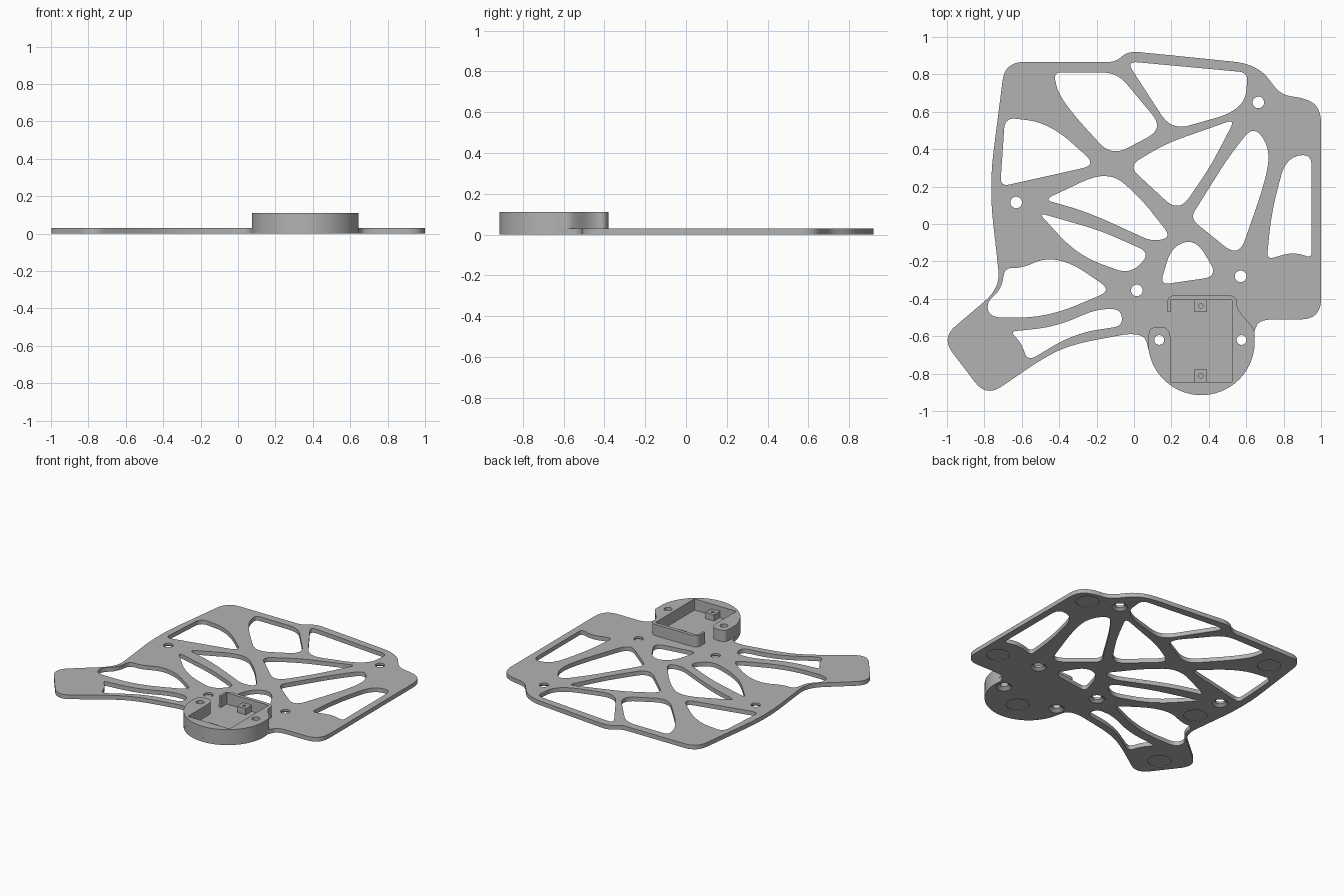
import bpy
import bmesh
from math import radians, cos, sin
from mathutils import Vector, Matrix

default_cube = bpy.data.objects.get("Cube")
if default_cube:
    bpy.data.objects.remove(default_cube, do_unlink=True)

PLATE_TOP = .03
RIM_TOP = .11
HUB = Vector((.36, -.63))
HUB_RADIUS = .285

grey = bpy.data.materials.new("light_grey_plastic")
grey.use_nodes = True
grey.diffuse_color = (.45, .45, .45, 1)
grey.node_tree.nodes["Principled BSDF"].inputs["Base Color"].default_value = grey.diffuse_color


def arc(centre, radius, start, end, steps=64):
    """Points along an arc, given as sharp corners."""
    angles = [radians(start + (end - start) * i / steps) for i in range(steps + 1)]
    return [(centre[0] + radius * cos(a), centre[1] + radius * sin(a), 0) for a in angles]


def circle(centre, radius):
    return arc(centre, radius, 0, 360, 40)[:-1]


def rounded(corners, steps=10):
    """Round each (x, y, cut) corner, starting the curve 'cut' away from it."""
    path = []
    for i, (x, y, cut) in enumerate(corners):
        here = Vector((x, y))
        if cut == 0:
            path.append(here)
            continue
        before = Vector(corners[i - 1][:2]) - here
        after = Vector(corners[(i + 1) % len(corners)][:2]) - here
        a = here + before.normalized() * min(cut, before.length * .49)
        b = here + after.normalized() * min(cut, after.length * .49)
        for k in range(steps + 1):
            t = k / steps
            path.append(a * (1 - t) ** 2 + here * 2 * t * (1 - t) + b * t * t)
    return path


def evaluated_mesh(obj):
    graph = bpy.context.evaluated_depsgraph_get()
    return bpy.data.meshes.new_from_object(obj.evaluated_get(graph))


def add_object(name, data):
    obj = bpy.data.objects.new(name, data)
    bpy.context.collection.objects.link(obj)
    return obj


def finish(obj):
    """Apply the material and smooth the curved walls only."""
    obj.data.materials.clear()
    obj.data.materials.append(grey)
    bpy.ops.object.select_all(action='DESELECT')
    obj.select_set(True)
    bpy.context.view_layer.objects.active = obj
    bpy.ops.object.shade_smooth_by_angle(angle=radians(30))


def slab(name, loops, bottom, top):
    """Extrude an outline with openings between two heights."""
    curve = bpy.data.curves.new(name + "_profile", 'CURVE')
    curve.dimensions = '2D'
    curve.fill_mode = 'BOTH'
    curve.extrude = (top - bottom) / 2
    for loop in loops:
        path = rounded(loop)
        spline = curve.splines.new('POLY')
        spline.points.add(len(path) - 1)
        for point, co in zip(spline.points, path):
            point.co = (co.x, co.y, 0, 1)
        spline.use_cyclic_u = True
    profile = add_object(name + "_profile", curve)
    bpy.context.view_layer.update()
    mesh = evaluated_mesh(profile)
    bpy.data.objects.remove(profile, do_unlink=True)
    bm = bmesh.new()
    bm.from_mesh(mesh)
    bmesh.ops.remove_doubles(bm, verts=bm.verts, dist=.0001)
    bmesh.ops.recalc_face_normals(bm, faces=bm.faces)
    bmesh.ops.translate(bm, verts=bm.verts, vec=(0, 0, (top + bottom) / 2))
    bm.to_mesh(mesh)
    bm.free()
    obj = add_object(name, mesh)
    finish(obj)
    return obj


# Outer edge of the plate, clockwise from the back right corner
outline = [(-.69, .866, .1), (-.1, .866, .04), (-.03, .925, .06), (.66, .855, .13),
           (.785, .69, .06), (.93, .67, .08), (1, .61, .08), (1, -.51, .11),
           (.67, -.51, .08)]
outline += arc(HUB, HUB_RADIUS, 10, -170)
outline += [(.06, -.6, .07), (-.02, -.585, .05), (-.34, -.645, .15), (-.49, -.72, .1),
            (-.79, -.925, .1), (-1.03, -.61, .1), (-.76, -.38, .05), (-.72, -.3, .07),
            (-.73, -.2, .1), (-.775, .2, .2)]

# Lightening openings in the plate
back_right = [(-.43, .81, .04), (-.09, .81, .08), (.16, .51, .1),
              (-.12, .36, .1), (-.4, .67, .2)]
back_left = [(-.04, .87, .06), (.61, .81, .05), (.59, .61, .16), (.2, .5, .1)]
side_right = [(-.69, .57, .06), (-.45, .54, .2), (-.2, .315, .08), (-.715, .2, .05)]
middle_right = [(-.48, .13, .05), (-.14, .29, .15), (.03, .145, .1),
                (.2, -.07, .06), (.1, -.095, .06), (-.25, .065, .15)]
lower_middle = [(-.51, .06, .04), (-.18, -.035, .1), (.09, -.155, .07),
                (-.02, -.27, .08), (-.3, -.17, .15)]
arm_upper = [(-.69, -.235, .04), (-.6, -.235, .05), (-.47, -.18, .1), (-.33, -.21, .1),
             (-.12, -.355, .07), (-.46, -.5, .2), (-.77, -.5, .07), (-.79, -.42, .05),
             (-.71, -.35, .07)]
arm_lower = [(-.66, -.575, .03), (-.42, -.55, .15), (-.2, -.455, .08), (-.07, -.455, .05),
             (-.06, -.545, .05), (-.32, -.585, .15), (-.57, -.735, .06), (-.6, -.64, .06)]
centre = [(-.03, .31, .07), (.17, .43, .1), (.54, .56, .05), (.41, .31, .1), (.24, .06, .1)]
middle_left = [(.64, .53, .08), (.73, .4, .1), (.7, .22, .15), (.56, -.18, .1),
               (.3, .03, .05), (.5, .35, .1)]
side_left = [(.95, .38, .07), (.95, -.18, .03), (.85, -.15, .06), (.71, -.19, .04),
             (.735, .06, .12), (.81, .35, .1)]
hub_window = [(.2, -.12, .09), (.33, -.08, .09), (.45, -.28, .08), (.14, -.325, .05)]
openings = [back_right, back_left, side_right, middle_right, lower_middle, arm_upper,
            arm_lower, centre, middle_left, side_left, hub_window]

# Screw holes
plate_screws = [(-.63, .115), (.665, .65), (.57, -.28), (.015, -.355)]
hub_screws = [(.135, -.62), (.575, -.62)]
openings += [circle(p, .031) for p in plate_screws]
openings += [circle(p, .026) for p in hub_screws]

plate = slab("base_plate", [outline] + openings, 0, PLATE_TOP)

# Countersinks and shallow round foot recesses on the underside
feet = [(-.81, -.71), (.87, .57), (.87, -.33), (.36, -.74), (-.61, -.11), (-.56, .69)]
bm = bmesh.new()


def cutter_cone(centre, low, high, low_radius, high_radius):
    place = Matrix.Translation((*centre, (low + high) / 2))
    bmesh.ops.create_cone(bm, cap_ends=True, segments=40, radius1=low_radius,
                          radius2=high_radius, depth=high - low, matrix=place)


for p in plate_screws + hub_screws:
    cutter_cone(p, -.005, .025, .058, .018)
for p in feet:
    cutter_cone(p, -.01, .005, .075, .075)
cutter_mesh = bpy.data.meshes.new("underside_cutter")
bm.to_mesh(cutter_mesh)
bm.free()
cutter = add_object("underside_cutter", cutter_mesh)
cutter.hide_render = True
cut = plate.modifiers.new("underside", 'BOOLEAN')
cut.operation = 'DIFFERENCE'
cut.solver = 'EXACT'
cut.object = cutter
bpy.context.view_layer.update()
carved = evaluated_mesh(plate)
plate.modifiers.clear()
if len(carved.polygons) > len(plate.data.polygons) / 2:
    plate.data = carved
bpy.data.objects.remove(cutter, do_unlink=True)
finish(plate)

# Raised hub wall around an open-sided tray
rim = arc(HUB, HUB_RADIUS, 5, -185)
rim += [(.085, -.55, .05), (.195, -.55, .07), (.195, -.845, 0), (.525, -.845, 0),
        (.525, -.405, 0), (.195, -.405, 0), (.195, -.47, 0), (.178, -.47, 0),
        (.178, -.38, .05), (.55, -.38, .06), (.55, -.46, .08), (.645, -.56, .06)]
slab("hub_rim", [rim] + [circle(p, .026) for p in hub_screws], PLATE_TOP, RIM_TOP)

# Drilled mounting posts inside the tray
for name, y in (("back_post", -.438), ("front_post", -.812)):
    half = .033
    square = [(.357 + sx * half, y + sy * half, 0)
              for sx, sy in ((-1, -1), (1, -1), (1, 1), (-1, 1))]
    slab(name, [square, circle((.357, y), .012)], PLATE_TOP, .075)
